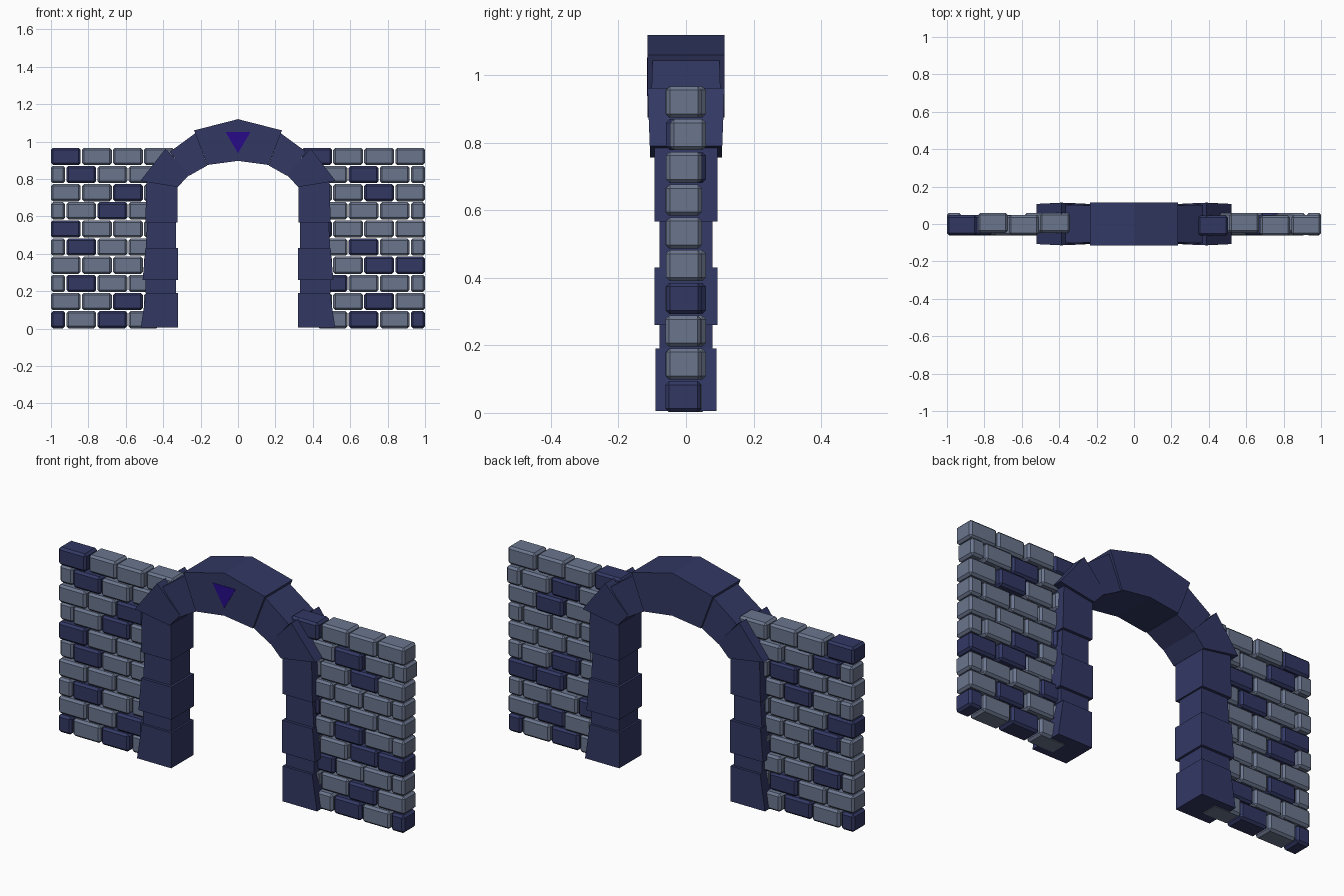
import bpy, bmesh, random

if "Cube" in bpy.data.objects:
    bpy.data.objects.remove(bpy.data.objects["Cube"])
random.seed(4)


def material(name, color):
    m = bpy.data.materials.new(name)
    m.diffuse_color = (*color, 1)
    m.use_nodes = True
    m.node_tree.nodes["Principled BSDF"].inputs["Base Color"].default_value = m.diffuse_color
    return m


NAVY = material("navy_stone", (0.032, 0.040, 0.127))
SLATE = material("slate_stone", (0.147, 0.181, 0.27))
VIOLET = material("violet_gem", (0.02, 0.003, 0.25))


def prism(name, front, half_depth, mat, bottom_depth=None, bevel=0.0, y=0.0):
    """Extrude an x/z outline along y; lowest points may use another depth."""
    zs = [p[1] for p in front]
    lo, hi = min(zs), max(zs)
    end = half_depth if bottom_depth is None else bottom_depth
    bm = bmesh.new()
    rings = []
    for s in (-1, 1):
        ring = []
        for x, z in front:
            d = end + (half_depth - end) * (z - lo) / (hi - lo)
            ring.append(bm.verts.new((x, y + s * d, z)))
        rings.append(ring)
        bm.faces.new(ring)
    n = len(front)
    for i in range(n):
        j = (i + 1) % n
        bm.faces.new((rings[0][i], rings[0][j], rings[1][j], rings[1][i]))
    bmesh.ops.recalc_face_normals(bm, faces=bm.faces)
    if bevel:
        bmesh.ops.bevel(bm, geom=bm.edges[:], offset=bevel, segments=1, affect='EDGES')
    me = bpy.data.meshes.new(name)
    bm.to_mesh(me)
    bm.free()
    me.materials.append(mat)
    ob = bpy.data.objects.new(name, me)
    bpy.context.collection.objects.link(ob)
    return ob


# Brick walls: rows alternate between a full and a half brick at the outer end
ROW, LENGTH, GAP = 0.097, 0.166, 0.007
DARK = {-1: {0: (0, 2), 1: (2,), 2: (1,), 4: (1,), 5: (0,), 6: (2,), 7: (2,), 8: (1,), 9: (0,)},
        1: {0: (0, 2), 1: (1,), 2: (3,), 3: (0, 1), 4: (2,), 5: (3,), 7: (1,), 8: (2,), 9: (3,)}}
for side, label in ((-1, "left"), (1, "right")):
    for row in range(10):
        x = 1.0
        for i in range(4):
            w = LENGTH / 2 if row % 2 == 0 and i == 0 else LENGTH
            a, b = side * x, side * (x - w + GAP)
            z0, z1 = row * ROW + 0.002, (row + 1) * ROW - 0.003
            mat = NAVY if i in DARK[side].get(row, ()) else SLATE
            prism(f"{label}_wall_brick", [(a, z0), (b, z0), (b, z1), (a, z1)], 0.053, mat,
                  bevel=0.011, y=random.choice((-0.008, -0.006, 0.006)))
            x -= w

# Pillar blocks: bottom z, top z, inner x, outer x at bottom and top, half depth
PILLAR = [(0.005, 0.19, 0.322, 0.52, 0.492, 0.091),
          (0.19, 0.26, 0.332, 0.495, 0.495, 0.078),
          (0.26, 0.43, 0.320, 0.51, 0.495, 0.093),
          (0.43, 0.567, 0.332, 0.493, 0.485, 0.078),
          (0.567, 0.79, 0.323, 0.495, 0.49, 0.093)]
# Lower arch stones: outline and half depths at top and bottom
VOUSSOIRS = [([(0.165, 0.872), (0.228, 1.045), (0.365, 0.945), (0.262, 0.817)], 0.099, 0.107),
             ([(0.258, 0.826), (0.388, 0.962), (0.522, 0.79), (0.322, 0.757)], 0.114, 0.106)]
for side, label in ((-1, "left"), (1, "right")):
    for z0, z1, xi, xb, xt, d in PILLAR:
        outline = [(xi, z0), (xb, z0), (xt, z1), (xi, z1)]
        prism(f"{label}_pillar_block", [(side * x, z) for x, z in outline], d, NAVY)
    for outline, top, bottom in VOUSSOIRS:
        prism(f"{label}_arch_stone", [(side * x, z) for x, z in outline], top, NAVY, bottom)

# Wide keystone with its triangular inlay on the front
prism("keystone", [(-0.165, 0.875), (0, 0.897), (0.165, 0.875),
                   (0.235, 1.06), (0, 1.12), (-0.235, 1.06)], 0.114, NAVY)
prism("keystone_gem", [(-0.067, 1.052), (0, 0.938), (0.067, 1.052)], 0.006, VIOLET, y=-0.11)
